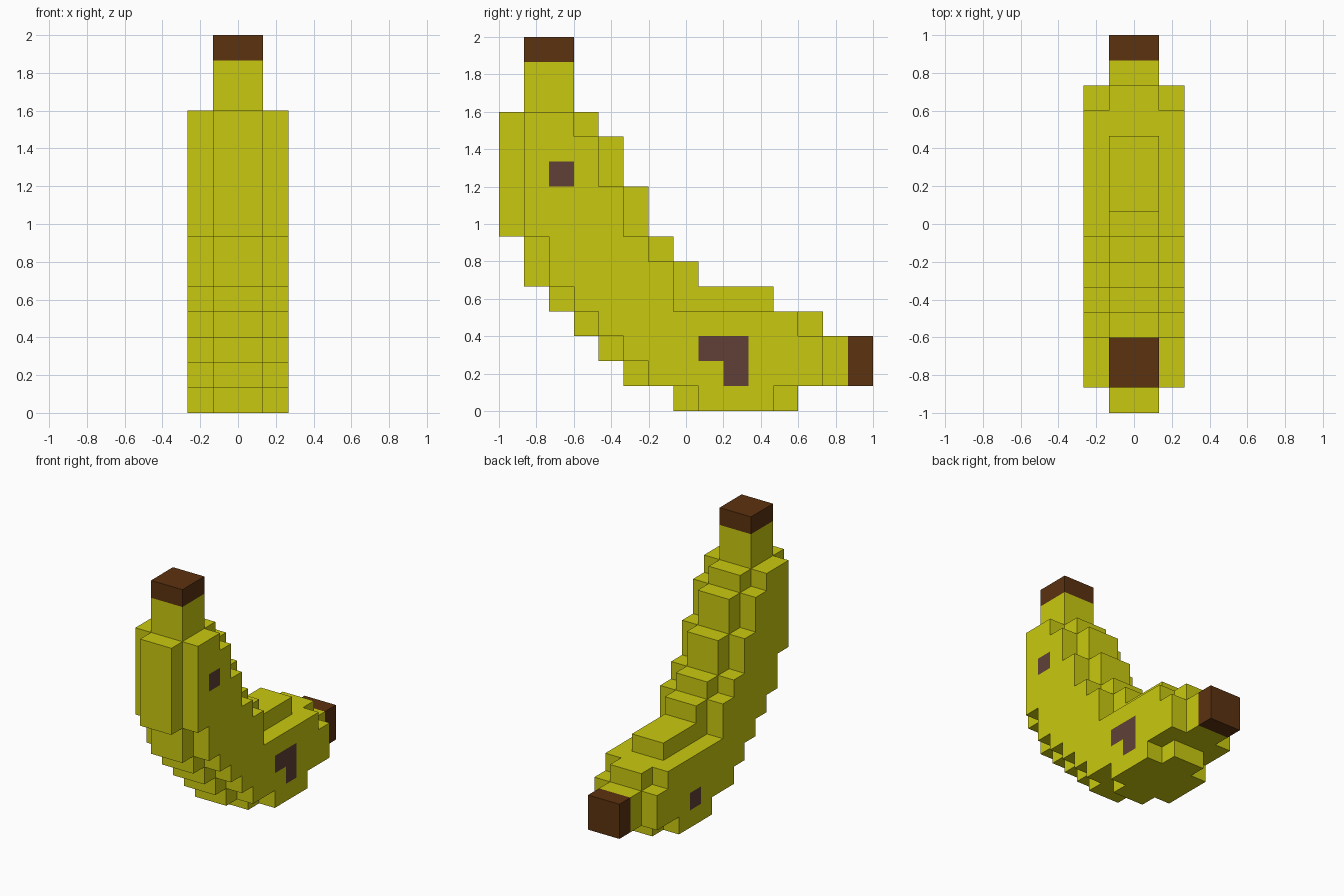
import bpy, bmesh
from mathutils import Vector

if "Cube" in bpy.data.objects:
    bpy.data.objects.remove(bpy.data.objects["Cube"])

U = 2 / 15  # block size: the banana is 15 blocks long and 15 high


def material(name, rgb):
    m = bpy.data.materials.new(name)
    m.diffuse_color = (*rgb, 1)
    m.use_nodes = True
    m.node_tree.nodes["Principled BSDF"].inputs["Base Color"].default_value = m.diffuse_color
    return m


YELLOW = material("banana yellow", (0.584, 0.584, 0.005))
BROWN = material("tip brown", (0.107, 0.032, 0.005))
SPOT = material("bruise brown", (0.117, 0.051, 0.038))

# Start and end block (along y) of each layer, bottom to top
CORE = [(7, 12), (5, 15), (4, 15), (3, 13), (2, 11), (1, 8), (1, 7), (0, 6),
        (0, 6), (0, 5), (0, 5), (0, 4), (1, 3), (1, 3), (1, 3)]
SIDE = [(8, 11), (6, 13), (5, 13), (4, 12), (3, 7), (2, 7), (2, 6), (1, 5),
        (1, 5), (1, 4), (1, 4), (1, 3)]


def layers(columns, spans):
    return {(i, j, k) for i in columns
            for k, (a, b) in enumerate(spans) for j in range(a, b)}


banana = layers((1, 2), CORE) | layers((0, 3), SIDE)

# Bruises: (side direction, y block, z block)
BRUISES = {(1, 2, 9), (1, 8, 2), (1, 9, 2), (1, 9, 1), (-1, 9, 1)}


def build(name, cells, mats, spotted=False):
    """Skin a set of blocks, keeping only the faces on the outside of the banana."""
    bm = bmesh.new()
    for c in cells:
        for axis in range(3):
            for s in (-1, 1):
                n = list(c)
                n[axis] += s
                if tuple(n) in banana:
                    continue
                u, v = (axis + 1) % 3, (axis + 2) % 3
                centre = Vector(((c[0] - 1.5) * U, (c[1] - 7) * U, (c[2] + 0.5) * U))
                corners = []
                for p, q in ((-1, -1), (1, -1), (1, 1), (-1, 1))[::s]:
                    d = Vector((0, 0, 0))
                    d[axis], d[u], d[v] = s, p, q
                    corners.append(bm.verts.new(centre + d * U / 2))
                f = bm.faces.new(corners)
                if spotted and axis == 0 and (s, c[1], c[2]) in BRUISES:
                    f.material_index = 1
    bmesh.ops.remove_doubles(bm, verts=bm.verts[:], dist=1e-4)
    # Merge flat areas, keeping the bruise outlines
    bmesh.ops.dissolve_limit(bm, angle_limit=0.01, verts=bm.verts[:],
                             edges=bm.edges[:], delimit={'MATERIAL'})
    me = bpy.data.meshes.new(name)
    bm.to_mesh(me)
    bm.free()
    for m in mats:
        me.materials.append(m)
    ob = bpy.data.objects.new(name, me)
    bpy.context.collection.objects.link(ob)


# Brown ends, then the yellow body
stem = {c for c in banana if c[2] == 14}
tail = {c for c in banana if c[1] == 14}
build("stem_end", stem, [BROWN])
build("blossom_end", tail, [BROWN])
build("peel", banana - stem - tail, [YELLOW, SPOT], spotted=True)
